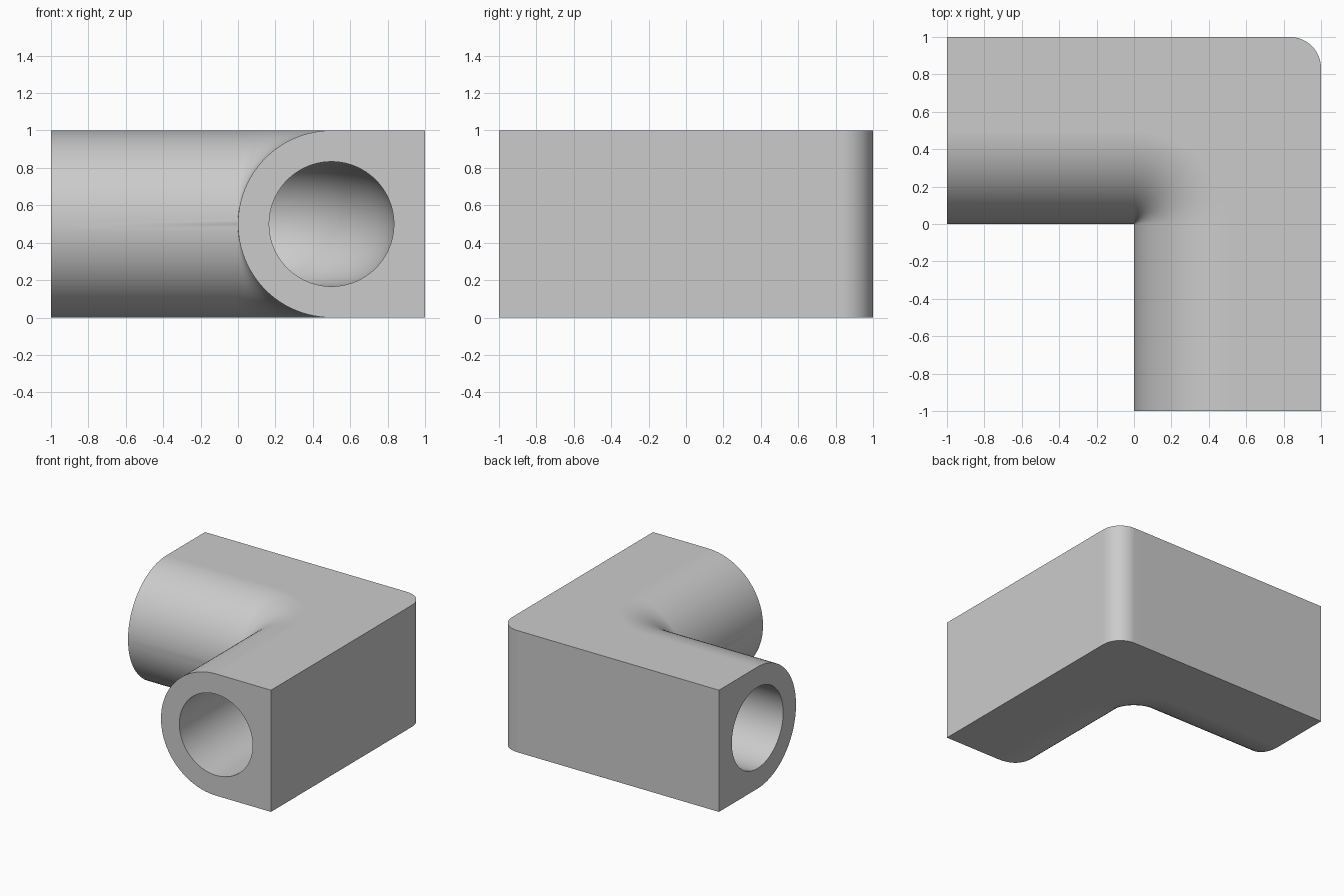
import bpy, bmesh
from math import sin, cos, pi, atan, sqrt

if "Cube" in bpy.data.objects:
    bpy.data.objects.remove(bpy.data.objects["Cube"])

R = 0.5             # half height and bend radius
BORE = 1 / 3        # bore radius
CORNER = 1 / 6      # outer corner rounding
SEG = 48            # points on a half circle

grey = bpy.data.materials.new("Light grey")
grey.use_nodes = True
colour = (0.6, 0.6, 0.6, 1)
grey.diffuse_color = colour
grey.node_tree.nodes["Principled BSDF"].inputs["Base Color"].default_value = colour


def outer_reach(a):
    """Distance from the bend axis to the square outside with a rounded corner."""
    c, s = cos(a), sin(a)
    k = 1 - CORNER
    if min(c, s) / max(c, s) <= k:
        return 1 / max(c, s)
    b = k * (c + s)
    return b + sqrt(b * b - 2 * k * k + CORNER ** 2)


def spread(a, b, n):
    return [a + (b - a) * i / n for i in range(n)]


# Sections along the path: (angle about the bend axis, straight offset)
t = atan(1 - CORNER)
angles = spread(0, t, 14) + spread(t, pi / 2 - t, 12) + spread(pi / 2 - t, pi / 2, 14) + [pi / 2]
stations = [(0, -1)] + [(a, 0) for a in angles] + [(pi / 2, 1)]

bm = bmesh.new()


def ring(profile, a, offset):
    return [bm.verts.new((r * cos(a) - offset * sin(a), r * sin(a) + offset * cos(a), z))
            for r, z in profile]


def skin(rings):
    for p, q in zip(rings, rings[1:]):
        for i in range(len(p)):
            j = (i + 1) % len(p)
            bm.faces.new((p[i], p[j], q[j], q[i]))


# D-shaped shell and round bore follow the same elbow
arc = [pi / 2 + pi * i / SEG for i in range(SEG + 1)]
half = [(R + R * cos(u), R + R * sin(u)) for u in arc]
circle = [(R + BORE * cos(pi * i / SEG), R + BORE * sin(pi * i / SEG)) for i in range(2 * SEG)]
shell, bore = [], []
for a, offset in stations:
    reach = outer_reach(a)
    shell.append(ring(half + [(reach, 0), (reach, 2 * R)], a, offset))
    bore.append(ring(circle, a, offset))
skin(shell)
skin(bore)

# Flat end faces around the bore
for k in (0, -1):
    edges = [bm.edges.get((loop[i - 1], loop[i]))
             for loop in (shell[k], bore[k]) for i in range(len(loop))]
    bmesh.ops.triangle_fill(bm, use_beauty=True, use_dissolve=False, edges=edges)

bmesh.ops.remove_doubles(bm, verts=bm.verts[:], dist=1e-6)
bmesh.ops.recalc_face_normals(bm, faces=bm.faces[:])

mesh = bpy.data.meshes.new("elbow_block")
bm.to_mesh(mesh)
bm.free()
mesh.materials.append(grey)
elbow = bpy.data.objects.new("elbow_block", mesh)
bpy.context.collection.objects.link(elbow)

# Smooth curves, sharp rims
bpy.ops.object.select_all(action="DESELECT")
elbow.select_set(True)
bpy.context.view_layer.objects.active = elbow
bpy.ops.object.shade_smooth_by_angle(angle=pi / 6)
weighted = elbow.modifiers.new("Weighted normals", "WEIGHTED_NORMAL")
weighted.keep_sharp = True
